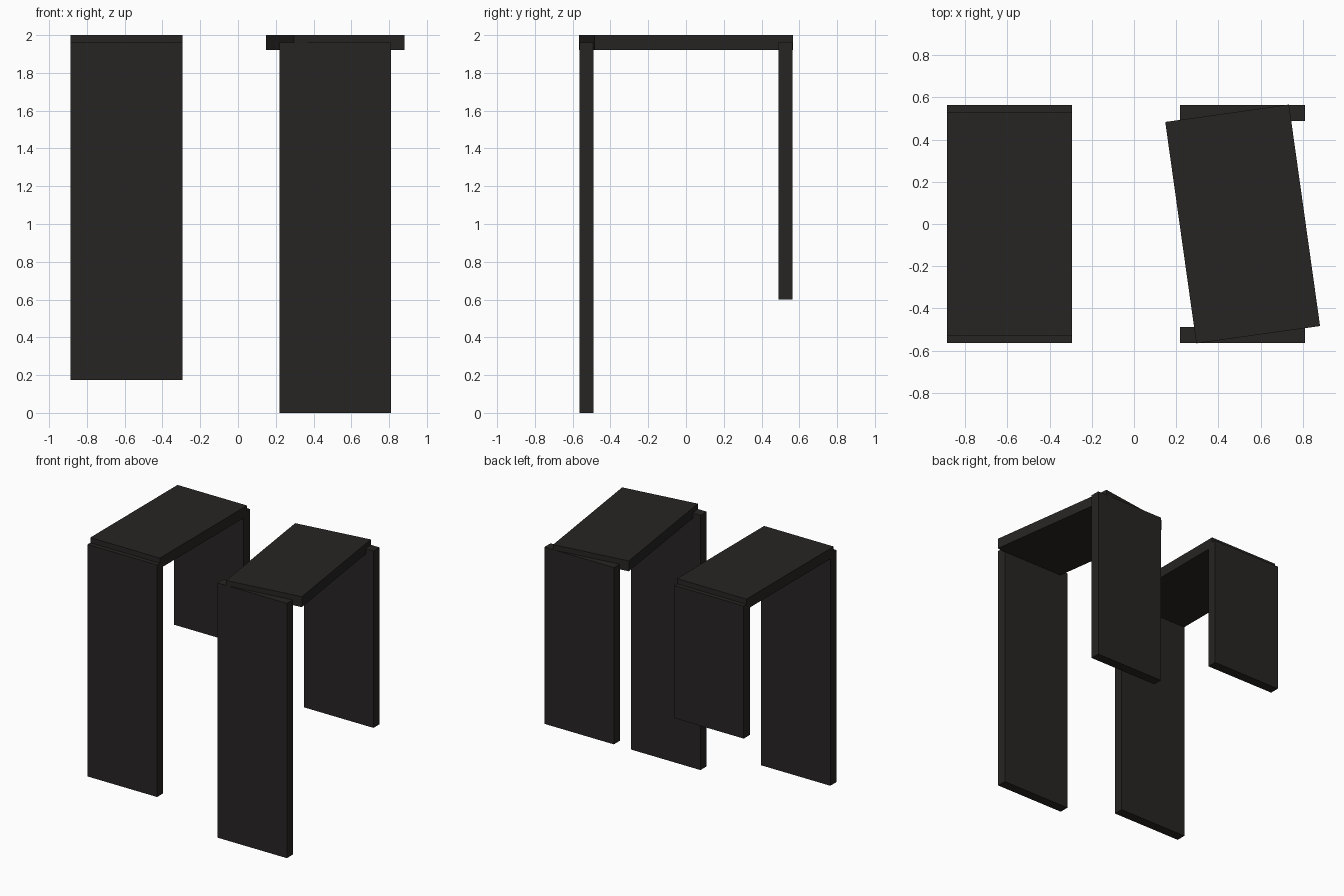
import bpy
from math import radians

if "Cube" in bpy.data.objects:
    bpy.data.objects.remove(bpy.data.objects["Cube"])

dark = bpy.data.materials.new("dark_finish")
dark.diffuse_color = (0.02, 0.018, 0.017, 1)
dark.use_nodes = True
dark.node_tree.nodes["Principled BSDF"].inputs["Base Color"].default_value = dark.diffuse_color

WIDTH, PANEL_T = 0.592, 0.075
PANEL_Y, PANEL_TOP = 0.5265, 1.96


def box(name, center, size, turn=0):
    bpy.ops.mesh.primitive_cube_add(size=1, location=center, rotation=(0, 0, radians(turn)))
    ob = bpy.context.object
    ob.name = name
    ob.scale = size
    ob.data.materials.append(dark)


def hanging_unit(side, x, front_bottom, back_bottom, turn):
    # Cap slab, overlapping the upper ends of the panels
    box(side + "_top_slab", (x, 0, 1.96), (WIDTH, 1.06, 0.08), turn)
    # Long front panel and shorter back panel
    for label, y, bottom in (("front", -PANEL_Y, front_bottom), ("back", PANEL_Y, back_bottom)):
        box(f"{side}_{label}_panel", (x, y, (PANEL_TOP + bottom) / 2),
            (WIDTH, PANEL_T, PANEL_TOP - bottom))


hanging_unit("left", -0.59, 0.175, 0.94, 0)
hanging_unit("right", 0.515, 0.0, 0.6, 8)
